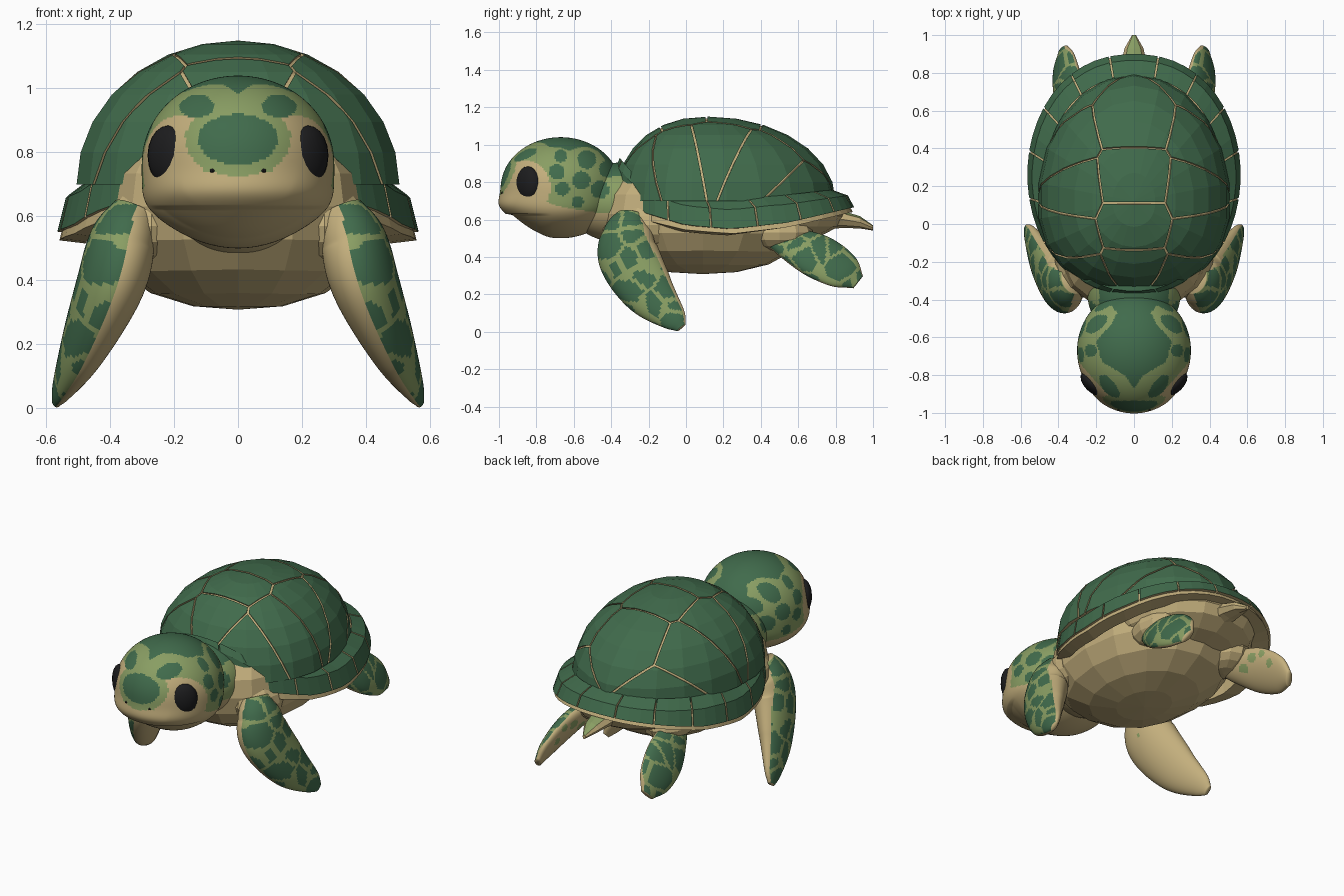
import bpy, bmesh, math
from mathutils import Vector, Matrix, noise

if "Cube" in bpy.data.objects:
    bpy.data.objects.remove(bpy.data.objects["Cube"])


def material(name, rgb):
    m = bpy.data.materials.new(name)
    m.diffuse_color = (*rgb, 1)
    m.use_nodes = True
    m.node_tree.nodes["Principled BSDF"].inputs["Base Color"].default_value = m.diffuse_color
    return m


MATS = [material("tan_skin", (0.55, 0.43, 0.205)),
        material("light_green", (0.25, 0.34, 0.125)),
        material("dark_green", (0.052, 0.147, 0.072)),
        material("eye_black", (0.012, 0.012, 0.013))]
TAN, LIGHT, DARK, BLACK = range(4)


def finish(bm, name, paint, smooth=False):
    """Paint faces by a fixed index, a rule(centre, normal), or leave as set (None)."""
    bmesh.ops.recalc_face_normals(bm, faces=bm.faces)
    bm.normal_update()
    for f in bm.faces:
        if paint is not None:
            f.material_index = paint(f.calc_center_median(), f.normal) if callable(paint) else paint
        f.smooth = smooth
    me = bpy.data.meshes.new(name)
    bm.to_mesh(me)
    bm.free()
    for m in MATS:
        me.materials.append(m)
    ob = bpy.data.objects.new(name, me)
    bpy.context.collection.objects.link(ob)
    return ob


def ellipsoid(name, centre, radii, paint, u=20, v=10, smooth=False, turn=0, shape=None, power=2):
    bm = bmesh.new()
    bmesh.ops.create_uvsphere(bm, u_segments=u, v_segments=v, radius=1)
    for p in bm.verts:
        k = sum(abs(a) ** power for a in p.co) ** (1 / power)
        p.co = Vector([a * r / k for a, r in zip(p.co, radii)])
    bmesh.ops.transform(bm, verts=bm.verts,
                        matrix=Matrix.Translation(centre) @ Matrix.Rotation(turn, 4, 'Z'))
    if shape:
        for p in bm.verts:
            shape(p.co)
    return finish(bm, name, paint, smooth)


def lerp_table(table, x):
    if x <= table[0][0]:
        return table[0][1]
    for (x0, a), (x1, b) in zip(table, table[1:]):
        if x <= x1:
            return a + (b - a) * (x - x0) / (x1 - x0)
    return table[-1][1]


# ---------- domed shell: tan core with raised scutes ----------
MID = Vector((0, 0.12, 0.7))


def dome_point(p, k=1.0):
    y = -0.5 * abs(p.y) ** 0.87 if p.y < 0 else 0.68 * p.y
    return MID + k * Vector((0.51 * p.x, y, 0.45 * p.z))


def dome_mesh(k):
    bm = bmesh.new()
    bmesh.ops.create_uvsphere(bm, u_segments=22, v_segments=14, radius=1)
    bmesh.ops.delete(bm, geom=[p for p in bm.verts if p.co.z < -0.1], context='VERTS')
    for p in bm.verts:
        p.co = dome_point(p.co, k)
    return bm


def on_dome(x, y):
    a, dy = x / 0.51, y - MID.y
    b = -(-dy / 0.5) ** 1.15 if dy < 0 else dy / 0.68
    return dome_point(Vector((a, b, math.sqrt(max(0, 1 - a * a - b * b)))))


finish(dome_mesh(0.982), "shell_core", TAN)
seeds = [on_dome(0, y) for y in (-0.25, -0.01, 0.23, 0.57)]
for s in (-1, 1):
    seeds += [on_dome(s * x, y) for x, y in
              ((0.25, -0.27), (0.35, -0.07), (0.34, 0.17), (0.37, 0.42), (0.36, 0.64))]
for i, a in enumerate(seeds):
    bm = dome_mesh(1.0)
    for j, b in enumerate(seeds):
        if i != j:
            d = (b - a).normalized()
            bmesh.ops.bisect_plane(bm, geom=bm.verts[:] + bm.edges[:] + bm.faces[:],
                                   plane_co=(a + b) / 2 - d * 0.0055, plane_no=d, clear_outer=True)
    for f in bm.faces:
        f.material_index = DARK
    border = [e for e in bm.edges if e.is_boundary]
    for p in bmesh.ops.extrude_edge_only(bm, edges=border)["geom"]:
        if isinstance(p, bmesh.types.BMVert):
            p.co = MID + (p.co - MID) * 0.96
        elif isinstance(p, bmesh.types.BMFace):
            p.material_index = TAN
    finish(bm, f"scute_{i + 1}", None)

# ---------- shell rim: tan ring with marginal plates ----------
RIM_Z = [(-0.38, 0.79), (-0.25, 0.635), (0, 0.56), (0.25, 0.54), (0.55, 0.575), (0.9, 0.66)]
RIM_H = [(-0.38, 0.85), (-0.2, 1), (0.5, 0.95), (0.9, 0.6)]


def rim_section(t, inset=0.0, drop=0.0):
    sx, cy = math.sin(t), -math.cos(t)
    sx = math.copysign(abs(sx) ** 0.9, sx)
    outer = Vector((0.565 * sx, 0.26 + 0.64 * cy, 0))
    inner = Vector((0.475 * sx, 0.22 + (0.575 if cy < 0 else 0.56) * cy, 0))
    z, tall = lerp_table(RIM_Z, outer.y), lerp_table(RIM_H, outer.y)
    drop *= lerp_table([(-0.35, 1.8), (0, 1)], outer.y)
    out = []
    for k, h in ((0, 0.165), (0.72, 0.115), (1, 0.01), (0.1, 0.0)):
        p = inner.lerp(outer, k - inset)
        p.z = z + h * tall - drop
        out.append(p)
    return out


def loft(bm, rings, closed=False):
    vs = [[bm.verts.new(p) for p in r] for r in rings]
    n = len(vs[0])
    for a, b in zip(vs, vs[1:] + (vs[:1] if closed else [])):
        for i in range(n):
            f = bm.faces.new((a[i], a[(i + 1) % n], b[(i + 1) % n], b[i]))
            f.material_index = DARK if i < 2 else TAN
    if not closed:
        bm.faces.new(vs[0])
        bm.faces.new(vs[-1])


bm = bmesh.new()
loft(bm, [rim_section(math.tau * i / 44, 0.07, 0.026) for i in range(44)], True)
finish(bm, "shell_rim", TAN)
PLATES = 16
for i in range(PLATES):
    bm = bmesh.new()
    t0, step = math.tau * (i - 0.5) / PLATES, math.tau / PLATES
    loft(bm, [rim_section(t0 + step * k) for k in (0.02, 0.35, 0.65, 0.98)])
    finish(bm, f"rim_plate_{i + 1}", None)

# ---------- body ----------
ellipsoid("belly", (0, 0.09, 0.63), (0.45, 0.58, 0.322), TAN, 16, 10, power=2.25)
ellipsoid("rear_body", (0, 0.42, 0.62), (0.41, 0.43, 0.15), TAN, 16, 8)
for s, side in ((-1, "left"), (1, "right")):
    ellipsoid(f"{side}_shoulder", (s * 0.27, -0.19, 0.57), (0.15, 0.2, 0.13), TAN, 12, 8)
    ellipsoid(f"{side}_hip", (s * 0.24, 0.5, 0.53), (0.14, 0.18, 0.1), TAN, 12, 8)

# ---------- head and neck ----------
SIDE_SPOTS = [(-0.67, 0.94, 0.035), (-0.69, 0.855, 0.042), (-0.56, 0.81, 0.048), (-0.66, 0.765, 0.038),
              (-0.46, 0.76, 0.048), (-0.53, 0.92, 0.05), (-0.58, 0.695, 0.032), (-0.42, 0.87, 0.045)]
CHEEK = [(-0.8, 0.74), (-0.72, 0.68), (-0.6, 0.655), (-0.42, 0.63)]
CROWN = [(-0.87, 0), (-0.8, 0.05), (-0.73, 0.17), (-0.62, 0.2), (-0.53, 0.12), (-0.47, 0.09),
         (-0.43, 0.12), (-0.38, 0.24)]


def oval(a, b, ra, rb):
    return (a / ra) ** 2 + (b / rb) ** 2 < 1


def head_paint(c, n):
    x, y, z = abs(c.x), c.y, c.z
    if y < -0.8:  # forehead oval with its pale ring, and brow spots
        if oval(x, z - 0.84, 0.125, 0.08) or oval(x - 0.13, z - 0.945, 0.055, 0.036):
            return DARK
        if oval(x, z - 0.84, 0.165, 0.115):
            return LIGHT
    if z < lerp_table(CHEEK, y) or (x > 0.11 and oval(y + 0.86, z - 0.77, 0.135, 0.145)):
        return TAN
    if z > 0.83 and x < lerp_table(CROWN, y):
        return DARK
    if x > 0.1 and any(oval(y - a, z - b, r, r) for a, b, r in SIDE_SPOTS):
        return DARK
    return LIGHT


def head_shape(p):
    # full cheeks, blunt beak, and a step under the mouth line
    p.x *= 1 + 0.1 * math.exp(-((p.z - 0.62) / 0.08) ** 2)
    if p.y < -0.72:
        p.y -= 0.03 * math.exp(-((p.z - 0.67) / 0.06) ** 2) * min(1, (-0.72 - p.y) / 0.2)
        if p.z < 0.63:
            p.y += 0.028 * min(1, (-0.72 - p.y) / 0.1)


ellipsoid("head", (0, -0.67, 0.77), (0.3, 0.32, 0.27), head_paint, 170, 110, True, 0, head_shape)
ellipsoid("neck", (0, -0.34, 0.69), (0.25, 0.3, 0.215), head_paint, 90, 60, True)
for s, side in ((-1, "left"), (1, "right")):
    ellipsoid(f"{side}_eye", (s * 0.219, -0.845, 0.79), (0.044, 0.08, 0.094), BLACK, 16, 10, True, s * -0.78)
    ellipsoid(f"{side}_nostril", (s * 0.08, -0.977, 0.742), (0.01, 0.012, 0.008), BLACK, 8, 6)


# ---------- flippers ----------
def smooth_path(pts, steps):
    pts = [Vector(p) for p in pts]
    ext = [2 * pts[0] - pts[1]] + pts + [2 * pts[-1] - pts[-2]]
    out = []
    for a, b, c, d in zip(ext, ext[1:], ext[2:], ext[3:]):
        for k in range(steps):
            t = k / steps
            out.append(0.5 * (2 * b + (c - a) * t + (2 * a - 5 * b + 4 * c - d) * t * t
                              + (3 * b - a - 3 * c + d) * t ** 3))
    return out + [pts[-1]]


def flipper(name, s, stations, out_dir, cell, border, back_limit):
    """Stations are x, y, z, width, thickness; the outer face is scaled green."""
    out_dir = Vector(out_dir).normalized()
    path = smooth_path(stations, 16)
    rings = []
    for i, p in enumerate(path):
        before, after = path[max(i - 1, 0)], path[min(i + 1, len(path) - 1)]
        along = Vector((after - before)[:3]).normalized()
        nrm = (out_dir - along * out_dir.dot(along)).normalized()
        wid = along.cross(nrm)
        ring = []
        for k in range(60):
            t = math.tau * k / 60
            q = Vector(p[:3]) + wid * math.cos(t) * p[3] / 2 + nrm * math.sin(t) * p[4] / 2
            ring.append((s * q.x, q.y, q.z))
        rings.append(ring)

    def paint(c, n):
        d = noise.voronoi(Vector((0.3, c.y, c.z)) / cell)[0]
        if Vector((s * n.x, n.y, n.z)).dot(out_dir) < 0.12 or n.y > back_limit:
            return LIGHT if d[0] < 0.25 and c.z > 0.28 and n.y > 0 else TAN
        return DARK if d[1] - d[0] > border else LIGHT

    bm = bmesh.new()
    loft(bm, rings)
    finish(bm, name, paint, True)


FRONT = [(0.32, -0.29, 0.62, 0.16, 0.14), (0.36, -0.31, 0.53, 0.27, 0.2), (0.395, -0.305, 0.40, 0.33, 0.21),
         (0.475, -0.20, 0.215, 0.28, 0.15), (0.545, -0.07, 0.075, 0.15, 0.07), (0.568, -0.025, 0.022, 0.06, 0.03)]
REAR = [(0.26, 0.44, 0.52, 0.10, 0.08), (0.30, 0.55, 0.475, 0.19, 0.11), (0.345, 0.70, 0.405, 0.26, 0.11),
        (0.37, 0.84, 0.325, 0.22, 0.08), (0.375, 0.92, 0.265, 0.09, 0.04)]
for s, side in ((-1, "left"), (1, "right")):
    flipper(f"{side}_front_flipper", s, FRONT, (0.93, -0.2, 0.3), 0.125, 0.12, 0.5)
    flipper(f"{side}_rear_flipper", s, REAR, (0.85, 0.0, 0.5), 0.13, 0.09, 0.75)

# ---------- tail ----------
bm = bmesh.new()
loft(bm, [[(w * math.cos(math.tau * k / 8), y, z + h * math.sin(math.tau * k / 8)) for k in range(8)]
          for y, z, w, h in ((0.66, 0.6, 0.1, 0.06), (0.84, 0.6, 0.07, 0.045),
                             (0.93, 0.585, 0.05, 0.033), (1.0, 0.555, 0.01, 0.014))])
finish(bm, "tail", lambda c, n: LIGHT if n.z > 0.6 else TAN)
